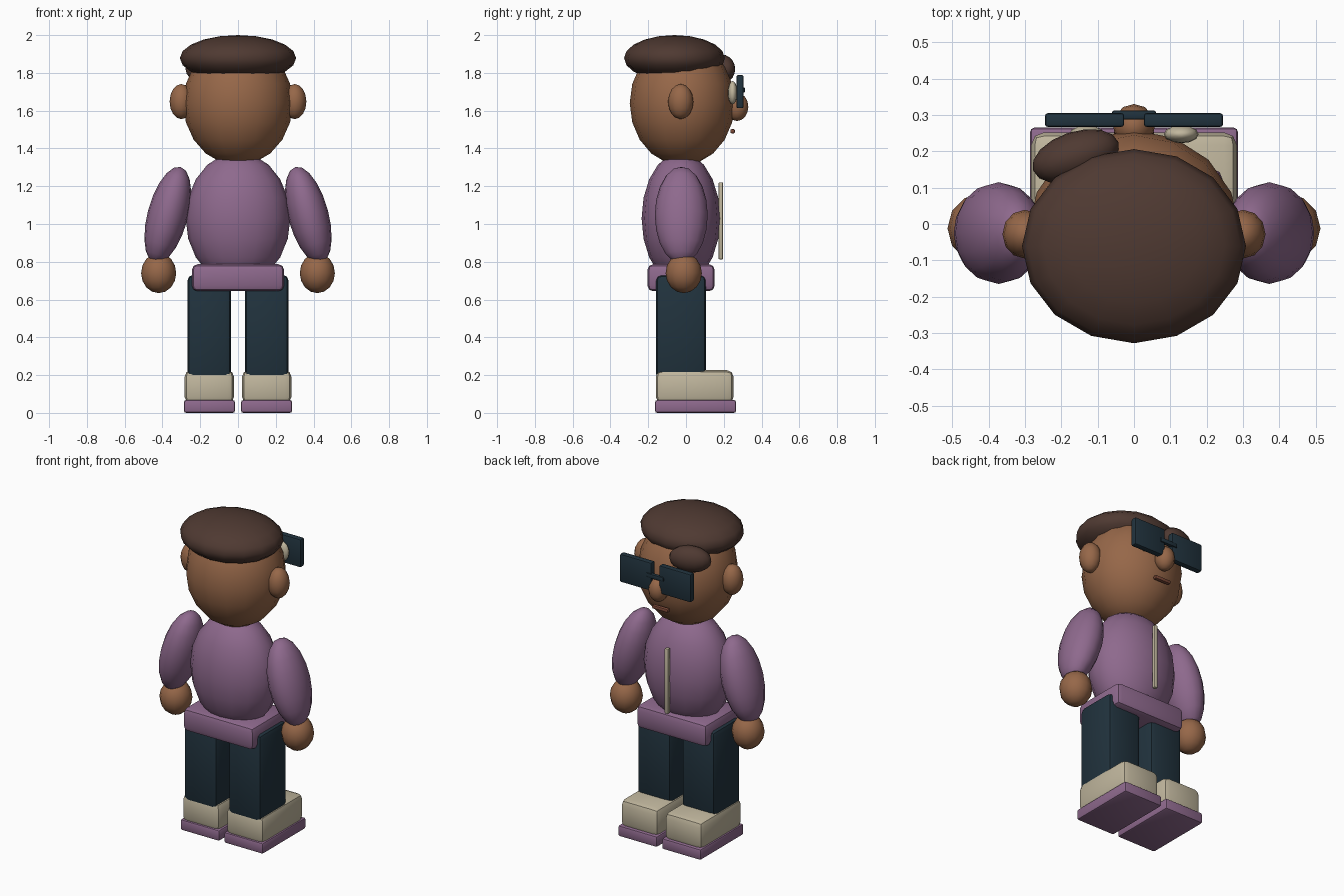
import bpy
from math import radians

if "Cube" in bpy.data.objects:
    bpy.data.objects.remove(bpy.data.objects["Cube"])


def material(name, hex_code):
    # sRGB hex to linear diffuse colour
    channels = [int(hex_code[i:i + 2], 16) / 255 for i in (0, 2, 4)]
    mat = bpy.data.materials.new(name)
    mat.diffuse_color = [c ** 2.2 for c in channels] + [1]
    mat.use_nodes = True
    mat.node_tree.nodes["Principled BSDF"].inputs["Base Color"].default_value = mat.diffuse_color
    return mat


SKIN = material("skin", "95674A")
HAIR = material("hair", "503C35")
PURPLE = material("purple_cloth", "8D698C")
DARK = material("dark_cloth", "263640")
CREAM = material("cream", "BFB59C")
LIP = material("lip", "7A4A3A")


def finish(obj, name, mat):
    obj.name = name
    obj.data.materials.append(mat)
    return obj


def ball(name, loc, radii, mat, rot=(0, 0, 0), segments=16, rings=10):
    bpy.ops.mesh.primitive_uv_sphere_add(segments=segments, ring_count=rings, radius=1,
                                         location=loc, rotation=[radians(a) for a in rot])
    obj = bpy.context.object
    obj.scale = radii
    bpy.ops.object.transform_apply(location=False, rotation=False, scale=True)
    bpy.ops.object.shade_smooth()
    return finish(obj, name, mat)


def box(name, lo, hi, mat, bevel=0.01, segments=2):
    # bevelled box between two corners
    bpy.ops.mesh.primitive_cube_add(size=1, location=[(a + b) / 2 for a, b in zip(lo, hi)])
    obj = bpy.context.object
    obj.scale = [b - a for a, b in zip(lo, hi)]
    bpy.ops.object.transform_apply(location=False, rotation=False, scale=True)
    mod = obj.modifiers.new("bevel", 'BEVEL')
    mod.width, mod.segments = bevel, segments
    bpy.ops.object.modifier_apply(modifier=mod.name)
    bpy.ops.object.shade_smooth_by_angle(angle=radians(35))
    return finish(obj, name, mat)


def side_box(name, s, lo, hi, mat, bevel):
    # box on the left (s=-1) or right (s=1), given by its right-hand corners
    xs = sorted((s * lo[0], s * hi[0]))
    return box(name, (xs[0], *lo[1:]), (xs[1], *hi[1:]), mat, bevel)


# Head, nose and mouth (the face looks towards +y)
ball("head", (0, -0.02, 1.64), (0.29, 0.278, 0.33), SKIN)
ball("nose", (0, 0.27, 1.62), (0.058, 0.06, 0.075), SKIN, segments=12, rings=8)
box("mouth", (-0.055, 0.235, 1.48), (0.055, 0.259, 1.502), LIP, 0.006)

# Hair cap and fringe
ball("hair_cap", (0, -0.061, 1.878), (0.308, 0.267, 0.122), HAIR)
ball("hair_fringe", (-0.16, 0.186, 1.82), (0.124, 0.068, 0.078), HAIR, rot=(0, 0, 18))

# Torso, zip and waistband
ball("torso", (0, -0.027, 1.03), (0.277, 0.208, 0.35), PURPLE)
box("zip", (-0.012, 0.172, 0.813), (0.012, 0.196, 1.22), CREAM, 0.005)
box("waistband", (-0.244, -0.204, 0.644), (0.244, 0.152, 0.787), PURPLE, 0.03)

# Glasses bridge
box("glasses_bridge", (-0.06, 0.288, 1.695), (0.06, 0.312, 1.722), DARK, 0.005)

# Paired parts
for s, side in ((-1, "left"), (1, "right")):
    ball(f"ear_{side}", (s * 0.3, -0.028, 1.648), (0.062, 0.067, 0.093), SKIN,
         segments=12, rings=8)
    ball(f"eye_{side}", (s * 0.13, 0.247, 1.695), (0.048, 0.025, 0.062), CREAM,
         segments=12, rings=8)
    side_box(f"glasses_lens_{side}", s, (0.027, 0.267, 1.613), (0.245, 0.305, 1.788), DARK, 0.008)
    ball(f"sleeve_{side}", (s * 0.372, -0.025, 1.047), (0.107, 0.14, 0.264), PURPLE,
         rot=(0, -s * 15, 0))
    ball(f"hand_{side}", (s * 0.42, -0.012, 0.74), (0.093, 0.096, 0.106), SKIN,
         segments=12, rings=8)
    side_box(f"trouser_leg_{side}", s, (0.037, -0.16, 0.18), (0.268, 0.106, 0.73), DARK, 0.03)
    side_box(f"shoe_{side}", s, (0.021, -0.16, 0.05), (0.283, 0.252, 0.226), CREAM, 0.035)
    side_box(f"sole_{side}", s, (0.016, -0.164, 0), (0.286, 0.265, 0.068), PURPLE, 0.012)
